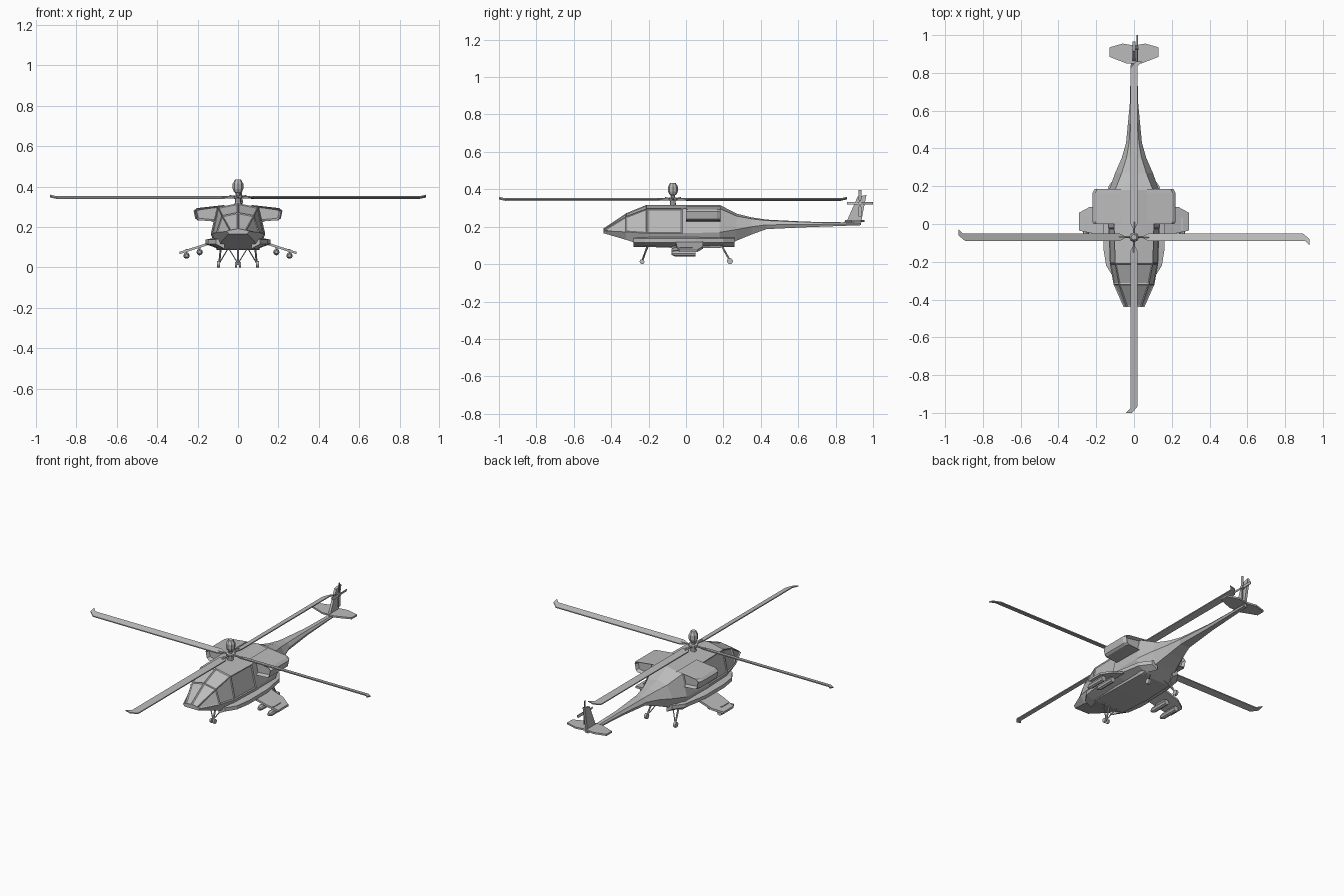
import bpy, bmesh, math
from mathutils import Vector, Matrix

cube = bpy.data.objects.get("Cube")
if cube:
    bpy.data.objects.remove(cube, do_unlink=True)

grey = bpy.data.materials.new("matte_grey")
grey.use_nodes = True
GREY = (0.5, 0.5, 0.5, 1)
grey.diffuse_color = GREY
grey.node_tree.nodes["Principled BSDF"].inputs["Base Color"].default_value = GREY


def finish(name, bm, mirror=False):
    bmesh.ops.recalc_face_normals(bm, faces=bm.faces[:])
    mesh = bpy.data.meshes.new(name)
    bm.to_mesh(mesh)
    bm.free()
    mesh.materials.append(grey)
    ob = bpy.data.objects.new(name, mesh)
    bpy.context.collection.objects.link(ob)
    if mirror:
        ob.modifiers.new("mirror", 'MIRROR')
    return ob


def loft(rings):
    """Bridge equal-sized rings and cap both ends; returns bmesh, side faces, caps."""
    bm = bmesh.new()
    rows = [[bm.verts.new(p) for p in r] for r in rings]
    n = len(rows[0])
    sides = [bm.faces.new((a[j], a[(j + 1) % n], b[(j + 1) % n], b[j]))
             for a, b in zip(rows, rows[1:]) for j in range(n)]
    caps = [bm.faces.new(rows[0]), bm.faces.new(rows[-1])]
    return bm, sides, caps


def recess(bm, faces, width, depth):
    bmesh.ops.recalc_face_normals(bm, faces=bm.faces[:])
    bmesh.ops.inset_individual(bm, faces=faces, thickness=width, depth=-depth)


def plate(name, outline, height, thick, mirror=False):
    """Flat plan-view plate whose height is a function of x and y."""
    rings = [[(x, y, height(x, y) + s * thick / 2) for x, y in outline] for s in (-1, 1)]
    return finish(name, loft(rings)[0], mirror)


def rod(name, a, b, r1, r2=None, sides=8, mirror=False):
    a, b = Vector(a), Vector(b)
    d = b - a
    m = Matrix.Translation((a + b) / 2) @ d.to_track_quat('Z', 'Y').to_matrix().to_4x4()
    bm = bmesh.new()
    bmesh.ops.create_cone(bm, cap_ends=True, segments=sides, radius1=r1,
                          radius2=r1 if r2 is None else r2, depth=d.length, matrix=m)
    return finish(name, bm, mirror)


# Fuselage: y, roof half width, ridge z, waist half width, waist z, belly half width, belly z
stations = [
    (-.44, .04, .192, .055, .178, .045, .165),
    (-.32, .08, .272, .108, .172, .08, .13),
    (-.21, .10, .317, .128, .165, .10, .092),
    (-.02, .105, .317, .135, .165, .105, .085),
    (.18, .10, .317, .132, .17, .10, .085),
    (.27, .065, .27, .10, .185, .065, .125),
    (.35, .04, .25, .065, .20, .045, .158),
    (.43, .026, .238, .042, .21, .03, .187),
    (.64, .013, .227, .022, .212, .016, .197),
    (.935, .01, .222, .015, .216, .01, .208),
]
rings = []
for y, wt, zt, wm, zm, wb, zb in stations:
    half = [(wt, zt - wt * .2), (wm, zm), (wb, zb)]
    rings.append([(0, y, zt)] + [(x, y, z) for x, z in half]
                 + [(-x, y, z) for x, z in reversed(half)])
bm, sides, caps = loft(rings)
# Recessed windscreen, cockpit side windows and cabin doors
for bay, cols in ((0, (0, 1, 5, 6)), (1, (0, 1, 5, 6)), (2, (1, 5))):
    recess(bm, [sides[bay * 7 + c] for c in cols], .008, .004)
finish("fuselage", bm)

# Side sponsons along the lower flanks
rings = [[(w * .6, y, .15), (w, y, .137), (w, y, .115), (w * .6, y, .092)]
         for y, w in ((-.28, .11), (-.22, .148), (-.13, .162), (.05, .162), (.2, .135), (.26, .09))]
finish("side_sponson", loft(rings)[0], mirror=True)

# Engine nacelles with open intake and exhaust
section = [(.07, .308), (.205, .293), (.22, .28), (.212, .242), (.2, .233), (.07, .225)]
rings = [[(x * k, y, z) for x, z in section]
         for y, k in ((0, .97), (.012, 1), (.165, 1), (.185, .95))]
bm, sides, caps = loft(rings)
recess(bm, caps, .01, .02)
finish("engine_nacelle", bm, mirror=True)

# Stub wings, drooping outward, with pylons and stores
def wing_z(x, y):
    return .125 - .32 * (x - .12)

plate("stub_wing", [(.1, -.06), (.22, -.05), (.29, -.035), (.29, .06), (.235, .09), (.1, .09)],
      wing_z, .012, mirror=True)
for name, x, z in (("inner", .19, .075), ("outer", .255, .058)):
    rod(name + "_store", (x, -.06, z), (x, .05, z), .016, mirror=True)
    rod(name + "_store_nose", (x, -.078, z), (x, -.06, z), .008, .016, mirror=True)
    plate(name + "_pylon", [(x - .005, -.035), (x + .005, -.035), (x + .005, .035), (x - .005, .035)],
          lambda px, py, z=z: z + .02, .024, mirror=True)

# Landing gear
rod("front_leg", (0, -.205, .1), (0, -.235, .014), .005, sides=6)
rod("front_brace", (.05, -.2, .1), (.004, -.232, .025), .003, sides=6, mirror=True)
rod("front_wheel", (.006, -.235, .013), (.016, -.235, .013), .013, sides=12, mirror=True)
rod("rear_leg", (.085, .19, .1), (.093, .235, .018), .005, sides=6, mirror=True)
rod("rear_brace", (.045, .19, .1), (.09, .232, .025), .003, sides=6, mirror=True)
rod("rear_wheel", (.089, .235, .016), (.103, .235, .016), .016, sides=12, mirror=True)

# Tail fin and stabilizer
fin = [(.84, .222), (.862, .235), (.917, .36), (.965, .37), (.945, .27), (.935, .21)]
finish("tail_fin", loft([[(x, y, z) for y, z in fin] for x in (-.007, .007)])[0])
plate("stabilizer", [(0, .85), (.04, .85), (.13, .885), (.13, .935), (.06, .955), (0, .945)],
      lambda x, y: .23, .01, mirror=True)

# Tail rotor on the left of the fin
TAIL = Vector((.016, .93, .325))
rod("tail_rotor_hub", (0, .93, .325), (.024, .93, .325), .01)
for i in range(4):
    a = math.pi / 2 * i
    out, across = Vector((0, math.cos(a), math.sin(a))), Vector((0, -math.sin(a), math.cos(a)))
    rings = [[TAIL + out * r + across * w * s + Vector((t + s * .002, 0, 0))
              for s, t in ((-1, -.002), (1, -.002), (1, .002), (-1, .002))]
             for r, w in ((0, .003), (.02, .007), (.07, .007))]
    finish("tail_rotor_blade_%d" % (i + 1), loft(rings)[0])

# Main rotor: mast, hub and sensor ball
ROTOR_Y = -.07
profile = [(.018, .3), (.014, .34), (.026, .341), (.026, .354), (.011, .356), (.012, .368),
           (.02, .374), (.026, .388), (.026, .414), (.015, .434)]
rings = [[(r * math.cos(k * math.pi / 4), ROTOR_Y + r * math.sin(k * math.pi / 4), z)
          for k in range(8)] for r, z in profile]
finish("mast_and_sensor_ball", loft(rings)[0])

# Main rotor blades: one swept-tip outline turned four ways, pitched about its span
blade = [(.05, .007), (.075, .019), (.895, .019), (.93, -.01), (.93, -.043), (.905, -.019),
         (.075, -.019), (.05, -.007)]
for i in range(4):
    ob = plate("rotor_blade_%d" % (i + 1), blade, lambda x, y: .346 - .25 * y, .006)
    arm = rod("blade_arm_%d" % (i + 1), (.01, 0, .347), (.08, 0, .347), .006, sides=6)
    turn = Matrix.Translation((0, ROTOR_Y, 0)) @ Matrix.Rotation(math.pi / 2 * i, 4, 'Z')
    for part in (ob, arm):
        part.data.transform(turn)
